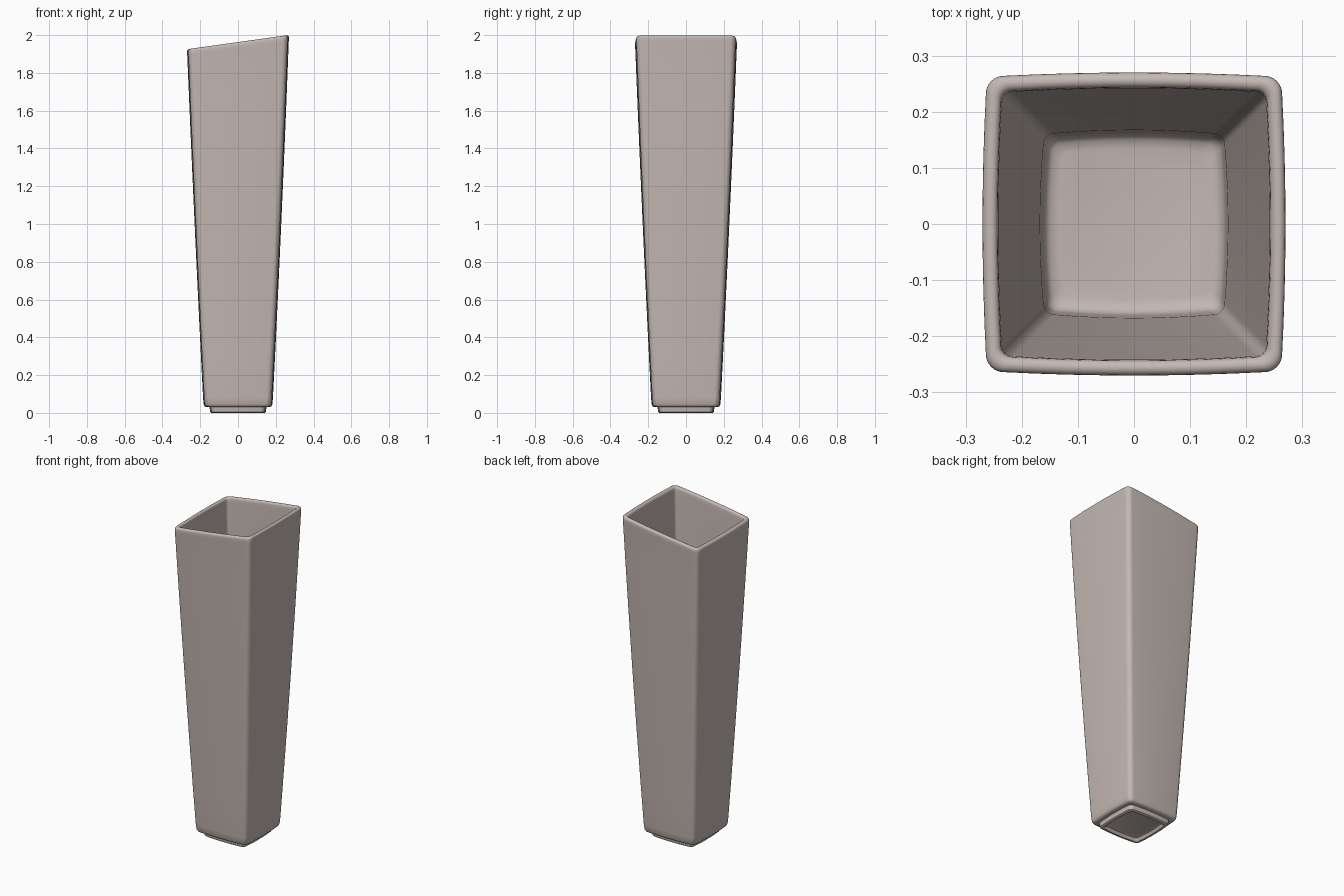
import bpy, bmesh, math

if "Cube" in bpy.data.objects:
    bpy.data.objects.remove(bpy.data.objects["Cube"], do_unlink=True)

HEIGHT = 1.963   # rim height on the centre line
SLOPE = 0.14     # sideways tilt of the rim
BULGE = 0.006    # outward bow of each side


def section(half, radius):
    """Rounded square with slightly bowed sides, counterclockwise."""
    core = half - BULGE - radius
    quarter = []
    for i in range(9):
        a = math.radians(90 * i / 8)
        quarter.append((core + radius * math.cos(a), core + radius * math.sin(a)))
    for i in range(1, 8):
        u = 1 - 2 * i / 8
        quarter.append((core * u, core + radius + BULGE * (1 - u * u)))
    points = []
    for turn in range(4):
        for x, y in quarter:
            for _ in range(turn):
                x, y = -y, x
            points.append((x, y))
    return points


def loft(bm, profile):
    """Join rounded square rings; the tilt grows from foot to rim."""
    rings = []
    for half, z, radius in profile:
        tilt = SLOPE * max(0, z / HEIGHT) ** 2
        rings.append([bm.verts.new((x, y, z + tilt * x)) for x, y in section(half, radius)])
    for low, high in zip(rings, rings[1:]):
        n = len(low)
        for i in range(n):
            j = (i + 1) % n
            bm.faces.new((low[i], low[j], high[j], high[i]))
    bm.faces.new(reversed(rings[0]))
    bm.faces.new(rings[-1])


def wall(z):
    """Half width of the outside at a given height."""
    t = z / HEIGHT
    return 0.181 + 0.101 * t - 0.012 * t * t


# Recess under the base, foot ring, then the outer wall
profile = [(0.115, 0.02, 0.02), (0.122, 0.017, 0.02), (0.127, 0.004, 0.02),
           (0.131, 0, 0.02), (0.142, 0, 0.022), (0.147, 0.004, 0.024),
           (0.151, 0.03, 0.025), (0.168, 0.031, 0.028), (0.177, 0.035, 0.03),
           (0.182, 0.045, 0.03)]
levels = [0.08 + 0.185 * i for i in range(11)]
profile += [(wall(z), z, 0.03) for z in levels]

# Rounded rim, inner wall and inside floor
lip = 0.0135
for i in range(9):
    a = math.pi * i / 8
    profile.append((0.2565 + lip * math.cos(a), HEIGHT - lip + lip * math.sin(a),
                    0.026 + 0.006 * math.cos(a)))
profile += [(wall(z) - 0.027, z, 0.02) for z in reversed(levels[1:])]
profile += [(0.163, 0.1, 0.02), (0.159, 0.08, 0.02), (0.15, 0.071, 0.018), (0.135, 0.068, 0.016)]

bm = bmesh.new()
loft(bm, profile)
bmesh.ops.recalc_face_normals(bm, faces=bm.faces)
mesh = bpy.data.meshes.new("vase")
bm.to_mesh(mesh)
bm.free()
vase = bpy.data.objects.new("vase", mesh)
bpy.context.collection.objects.link(vase)

# Warm grey ceramic
mat = bpy.data.materials.new("warm_grey_ceramic")
mat.use_nodes = True
colour = (0.55, 0.48, 0.45, 1)
mat.diffuse_color = colour
mat.node_tree.nodes["Principled BSDF"].inputs["Base Color"].default_value = colour
mesh.materials.append(mat)

bpy.ops.object.select_all(action="DESELECT")
vase.select_set(True)
bpy.context.view_layer.objects.active = vase
bpy.ops.object.shade_smooth_by_angle(angle=math.radians(40))
